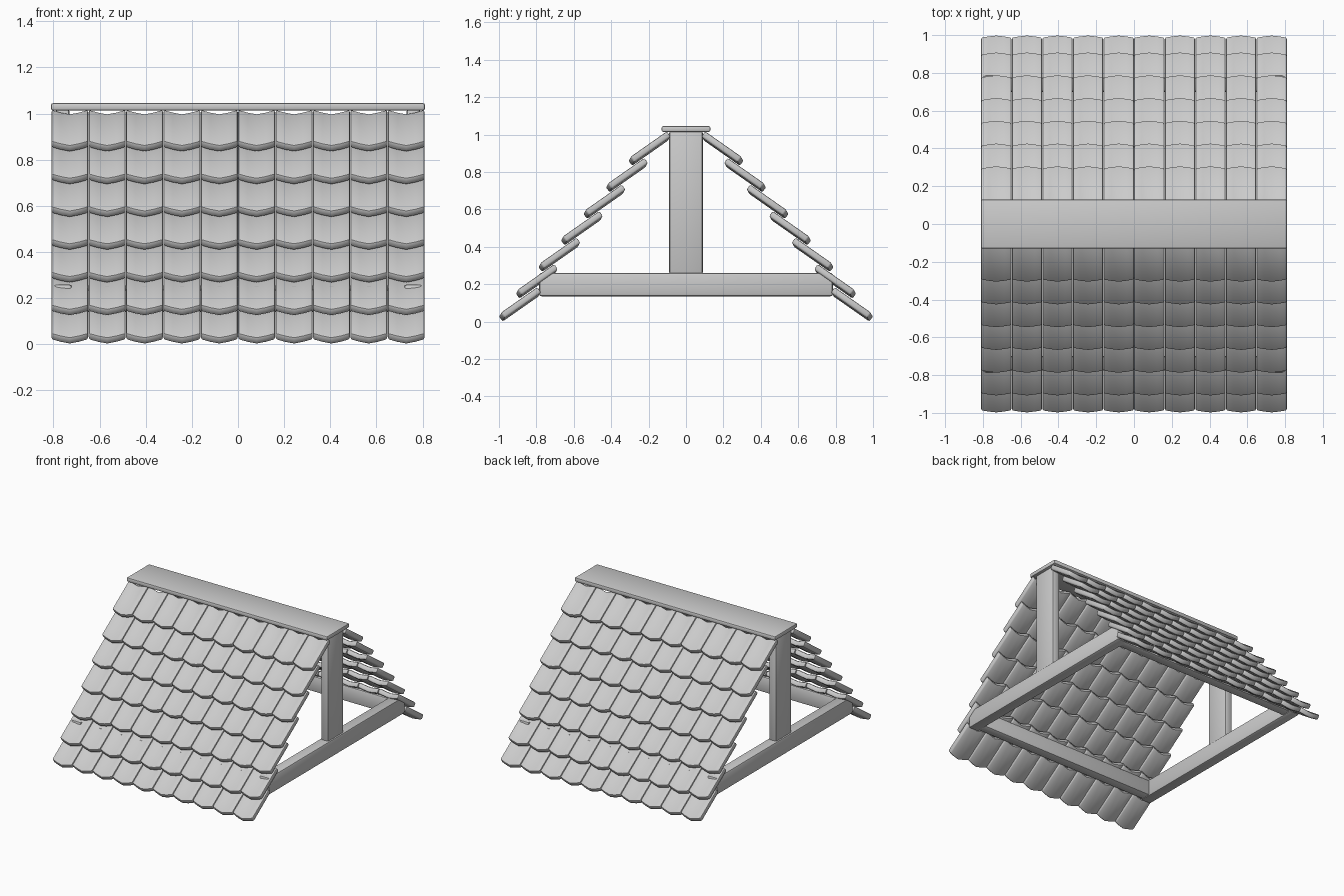
import bpy, bmesh, math
from mathutils import Vector

if "Cube" in bpy.data.objects:
    bpy.data.objects.remove(bpy.data.objects["Cube"])

COLS, WIDTH = 10, 1.62
PITCH = WIDTH / COLS
SLOPE = math.radians(35)


def finish(obj, bevel, segments=2, angle=40):
    mod = obj.modifiers.new("bevel", "BEVEL")
    mod.width, mod.segments = bevel, segments
    mod.limit_method, mod.angle_limit = "ANGLE", math.radians(40)
    bpy.ops.object.select_all(action="DESELECT")
    obj.select_set(True)
    bpy.context.view_layer.objects.active = obj
    bpy.ops.object.modifier_apply(modifier=mod.name)
    bpy.ops.object.shade_smooth_by_angle(angle=math.radians(angle))


def box(name, lo, hi, bevel):
    lo, hi = Vector(lo), Vector(hi)
    bpy.ops.mesh.primitive_cube_add(size=1, location=(lo + hi) / 2)
    obj = bpy.context.object
    obj.name = name
    obj.scale = hi - lo
    bpy.ops.object.transform_apply(location=False, rotation=False, scale=True)
    finish(obj, bevel)
    return obj


# One roof tile: a slab whose middle sags and slides down the slope
def tile_mesh():
    length, thick, width, segs = 0.24, 0.036, PITCH - 0.002, 4
    bm = bmesh.new()
    rings = []
    for i in range(segs + 1):
        s = 2 * i / segs - 1
        f = 0.5 - abs(s) ** 1.3
        shift_u, shift_n = 0.02 * f, -0.009 * f
        ring = []
        for u, n in ((-1, -1), (1, -1), (1, 1), (-1, 1)):
            ring.append(bm.verts.new((s * width / 2,
                                      u * length / 2 + shift_u,
                                      n * thick / 2 + shift_n)))
        rings.append(ring)
    for a, b in zip(rings, rings[1:]):
        for k in range(4):
            m = (k + 1) % 4
            bm.faces.new((a[k], a[m], b[m], b[k]))
    bm.faces.new(rings[0])
    bm.faces.new(rings[-1][::-1])
    bmesh.ops.recalc_face_normals(bm, faces=bm.faces)
    mesh = bpy.data.meshes.new("roof_tile")
    bm.to_mesh(mesh)
    bm.free()
    obj = bpy.data.objects.new("roof_tile", mesh)
    bpy.context.collection.objects.link(obj)
    finish(obj, 0.009)
    mesh = obj.data
    bpy.data.objects.remove(obj)
    return mesh


# Tile rows on both slopes: eave row first, then evenly stepped rows
tile = tile_mesh()
rows = [(0.887, 0.093)] + [(0.797 - 0.1205 * k, 0.216 + 0.142 * k) for k in range(6)]
for side, turn in (("back", 0), ("front", math.pi)):
    sign = 1 if turn == 0 else -1
    for r, (y, z) in enumerate(rows):
        for c in range(COLS):
            obj = bpy.data.objects.new(f"{side}_tile_{r + 1}_{c + 1}", tile)
            obj.location = ((c - (COLS - 1) / 2) * PITCH, sign * y, z)
            obj.rotation_euler = (-SLOPE, 0, turn)
            bpy.context.collection.objects.link(obj)

# Ridge cap
box("ridge_cap", (-0.81, -0.13, 1.014), (0.81, 0.13, 1.045), 0.008)

# Gable frames: tie beam and king post at each end
for side, s in (("left", -1), ("right", 1)):
    x0, x1 = sorted((s * 0.72, s * 0.80))
    box(side + "_tie_beam", (x0, -0.785, 0.135), (x1, 0.785, 0.26), 0.012)
    x0, x1 = sorted((s * 0.73, s * 0.79))
    box(side + "_king_post", (x0, -0.09, 0.25), (x1, 0.09, 1.02), 0.012)

# Long beams under the eaves
for side, s in (("front", -1), ("back", 1)):
    y0, y1 = sorted((s * 0.70, s * 0.775))
    box(side + "_eave_beam", (-0.73, y0, 0.14), (0.73, y1, 0.255), 0.012)
